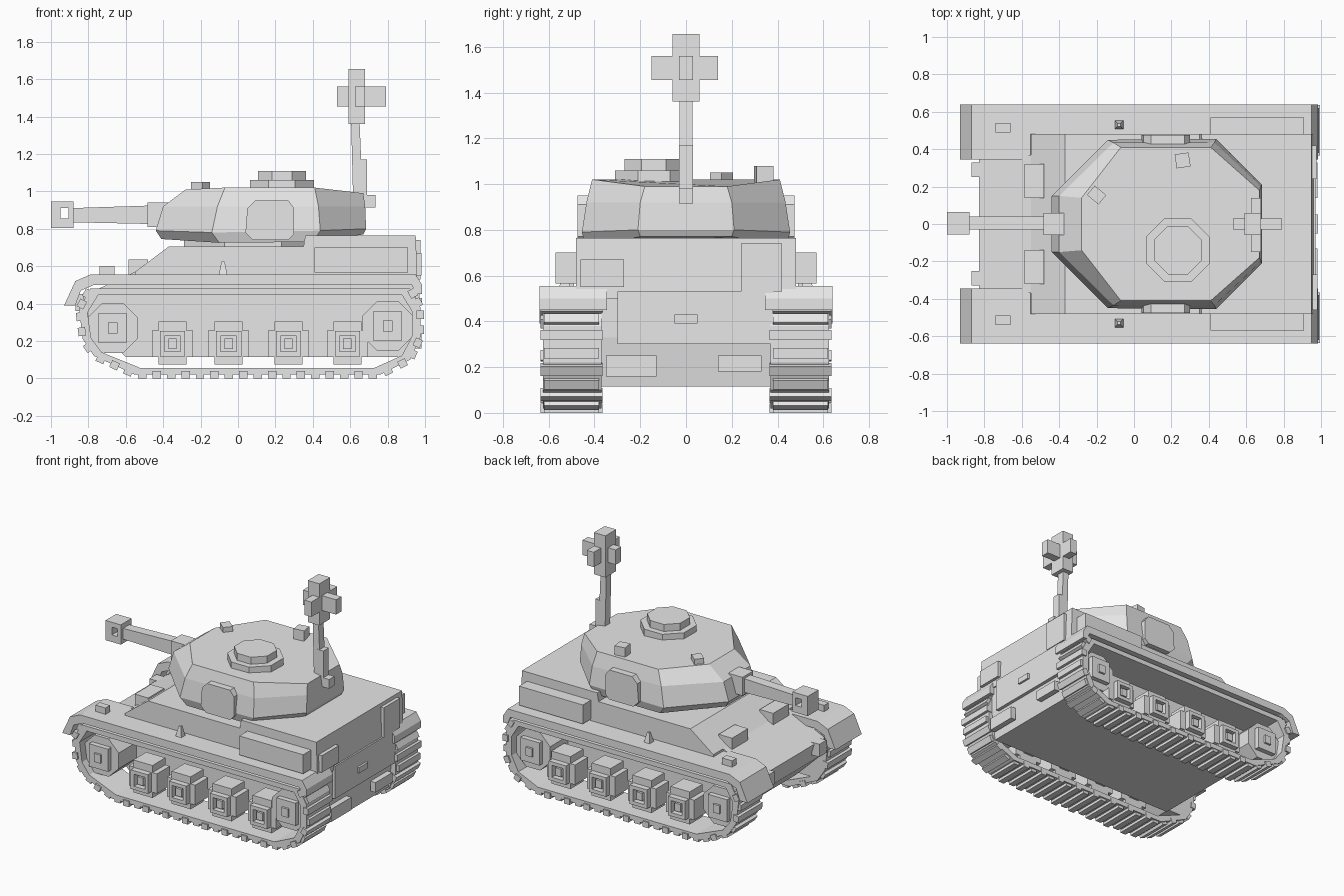
import bpy, bmesh, math
from mathutils import Matrix, Vector

cube = bpy.data.objects.get("Cube")
if cube:
    bpy.data.objects.remove(cube, do_unlink=True)

grey = bpy.data.materials.new("plain_grey")
grey.use_nodes = True
grey.diffuse_color = (0.8, 0.8, 0.8, 1)
grey.node_tree.nodes["Principled BSDF"].inputs["Base Color"].default_value = (0.8, 0.8, 0.8, 1)


def finish(name, bm, mirror=False):
    """Turn a bmesh into a grey flat-shaded object, optionally mirrored across y."""
    bmesh.ops.recalc_face_normals(bm, faces=bm.faces)
    mesh = bpy.data.meshes.new(name)
    bm.to_mesh(mesh)
    bm.free()
    mesh.materials.append(grey)
    obj = bpy.data.objects.new(name, mesh)
    bpy.context.collection.objects.link(obj)
    if mirror:
        mod = obj.modifiers.new("Mirror", 'MIRROR')
        mod.use_axis = (False, True, False)
        mod.use_mirror_merge = False
    return obj


def add_box(bm, center, size, rot=Matrix.Identity(4)):
    m = Matrix.Translation(center) @ rot @ Matrix.Diagonal((*size, 1))
    bmesh.ops.create_cube(bm, size=1, matrix=m)


def add_span(bm, x0, x1, y0, y1, z0, z1):
    add_box(bm, ((x0 + x1) / 2, (y0 + y1) / 2, (z0 + z1) / 2), (x1 - x0, y1 - y0, z1 - z0))


def boxes(name, spans, mirror=False):
    bm = bmesh.new()
    for s in spans:
        add_span(bm, *s)
    return finish(name, bm, mirror)


def loft(bm, rings):
    """Skin a stack of equal-length rings and cap both ends."""
    vs = [[bm.verts.new(p) for p in r] for r in rings]
    n = len(vs[0])
    for a, b in zip(vs, vs[1:]):
        for i in range(n):
            j = (i + 1) % n
            bm.faces.new((a[i], a[j], b[j], b[i]))
    bm.faces.new(vs[0])
    bm.faces.new(vs[-1])


def side_profile(bm, pts, y0, y1):
    loft(bm, [[(x, y, z) for x, z in pts] for y in (y0, y1)])


def profile(name, pts, y0, y1, mirror=False):
    bm = bmesh.new()
    side_profile(bm, pts, y0, y1)
    return finish(name, bm, mirror)


def octagon(cx, cy, r):
    return [(cx + r * math.cos(math.pi * (i + .5) / 4), cy + r * math.sin(math.pi * (i + .5) / 4))
            for i in range(8)]


# Hull
profile("lower_hull", [(-.6, .115), (-.79, .3), (-.83, .44), (-.55, .57), (.9, .57),
                       (.95, .5), (.95, .33), (.92, .115)], -.37, .37)
profile("upper_hull", [(-.56, .5), (-.55, .57), (-.37, .705), (.35, .705), (.36, .765),
                       (.95, .765), (.96, .5)], -.48, .48)
profile("fenders", [(-.93, .39), (-.87, .52), (-.79, .555), (.95, .555), (.985, .5),
                    (.985, .45), (.95, .45), (.93, .5), (-.77, .5), (-.84, .47), (-.87, .39)],
        .345, .64, True)
boxes("side_stowage_boxes", [(.41, .91, .47, .57, .565, .7)], True)
boxes("fender_lamps", [(-.74, -.66, .49, .54, .54, .6)], True)
boxes("driver_ports", [(-.585, -.48, .14, .32, .48, .635)], True)
boxes("tow_lugs", [(-.87, -.79, .25, .33, .36, .45)], True)

# Pointed knobs on the fenders
bm = bmesh.new()
bmesh.ops.create_cone(bm, segments=4, radius1=.035, radius2=.012, depth=.08, cap_ends=True,
                      matrix=Matrix.Translation((-.08, .53, .585)) @ Matrix.Rotation(math.pi / 4, 4, 'Z'))
finish("fender_knobs", bm, True)

# Rear plates and fittings
boxes("rear_fittings", [(.94, .98, -.46, -.27, .55, .67), (.94, .975, .24, .42, .53, .74),
                        (.94, .97, -.3, .38, .3, .53), (.96, .985, -.05, .05, .39, .43),
                        (.94, .98, -.35, -.13, .16, .25), (.94, .98, .14, .33, .18, .25)])

# Track belts
path = [(-.79, .48), (-.85, .37), (-.83, .21), (-.77, .12), (-.55, .02), (.76, .02),
        (.92, .1), (.975, .22), (.975, .38), (.92, .48)]
inner = [(.06 + (x - .06) * .95, .25 + (z - .25) * .85) for x, z in path]
Y0, Y1 = .37, .625
bm = bmesh.new()
loops = [[bm.verts.new((x, y, z)) for x, z in ring]
         for ring, y in ((path, Y0), (path, Y1), (inner, Y1), (inner, Y0))]
for a, b in zip(loops, loops[1:] + loops[:1]):
    for i in range(len(path)):
        j = (i + 1) % len(path)
        bm.faces.new((a[i], a[j], b[j], b[i]))
finish("track_belts", bm, True)

# Raised cleats along each belt, alternately wide and narrow
bm = bmesh.new()
for p, q in zip(path, path[1:] + path[:1]):
    p, q = Vector(p), Vector(q)
    d = q - p
    if p.y > .45 and q.y > .45:
        continue
    count = max(1, round(d.length / .075))
    turn = Matrix.Rotation(-math.atan2(d.y, d.x), 4, 'Y')
    for k in range(count):
        c = p + d * ((k + .5) / count)
        add_box(bm, (c.x, .5, c.y), (.045, .27 if k % 2 else .24, .04), turn)
finish("track_cleats", bm, True)

# Road wheels: stepped blocks with a square rim and hub
bm = bmesh.new()
for x in (-.35, -.05, .27, .585):
    z = .185
    add_span(bm, x - .11, x + .11, .42, .565, z - .07, z + .07)
    add_span(bm, x - .075, x + .075, .42, .565, z - .11, z + .12)
    for s in (-1, 1):
        add_box(bm, (x + s * .055, .57, z), (.025, .07, .135))
        add_box(bm, (x, .57, z + s * .055), (.085, .07, .025))
    add_box(bm, (x, .5, z), (.045, .19, .055))
    add_box(bm, (x, .4, z), (.08, .08, .08))
finish("road_wheels", bm, True)

# Drive sprockets and idlers
bm = bmesh.new()
for x, z in ((-.67, .27), (.8, .28)):
    side_profile(bm, octagon(x, z, .145), .37, .57)
    add_box(bm, (x, .58, z), (.15, .05, .16))
    add_box(bm, (x, .6, z), (.05, .04, .06))
finish("end_wheels", bm, True)

# Turret
bm = bmesh.new()
loft(bm, [[(x, y, z) for x, y in octagon(.08, 0, .4)] for z in (.68, .78)])
finish("turret_ring", bm)


def turret_ring(half):
    return half + [(x, -y, z) for x, y, z in reversed(half)]


bm = bmesh.new()
loft(bm, [turret_ring(h) for h in (
    [(-.41, .14, .745), (-.1, .43, .725), (.4, .44, .73), (.67, .2, .77)],
    [(-.44, .15, .79), (-.14, .45, .78), (.44, .455, .79), (.685, .21, .8)],
    [(-.4, .15, .92), (-.11, .435, .92), (.43, .435, .92), (.68, .2, .92)],
    [(-.28, .14, 1.01), (-.07, .41, 1.02), (.41, .41, 1.02), (.67, .18, .99)])])
finish("turret", bm)

# Chamfered hatches on the turret sides
profile("turret_side_hatches", [(.08, .74), (.04, .78), (.05, .91), (.09, .95), (.27, .95),
                                (.3, .91), (.3, .77), (.27, .74)], .4, .475, True)

# Cupola and roof blocks
bm = bmesh.new()
for r, z0, z1 in ((.185, 1.0, 1.06), (.14, 1.05, 1.11)):
    loft(bm, [[(x, y, z) for x, y in octagon(.235, -.14, r)] for z in (z0, z1)])
finish("cupola", bm)
bm = bmesh.new()
add_box(bm, (-.2, .155, 1.02), (.08, .065, .06), Matrix.Rotation(-.7, 4, 'Z'))
add_box(bm, (.26, .34, 1.04), (.075, .075, .08), Matrix.Rotation(.15, 4, 'Z'))
finish("roof_blocks", bm)

# Gun
boxes("mantlet", [(-.485, -.36, -.06, .06, .81, .94)])
profile("gun_barrel", [(-.9, .835), (-.9, .91), (-.44, .925), (-.44, .825)], -.03, .04)
boxes("muzzle_brake", [(-1, -.95, -.055, .065, .805, .945), (-.905, -.88, -.055, .065, .805, .945),
                       (-.955, -.9, -.055, .065, .805, .855), (-.955, -.9, -.055, .065, .91, .945)])

# Antenna with a block cross on top
profile("antenna_pole", [(.62, .78), (.605, 1.37), (.65, 1.37), (.675, .78)], -.028, .028)
boxes("antenna_base", [(.645, .69, -.03, .03, .93, 1.17), (.66, .735, -.03, .03, .915, .98)])
boxes("antenna_cross", [(.59, .68, -.06, .06, 1.36, 1.655), (.53, .79, -.03, .03, 1.455, 1.56),
                        (.625, .68, -.15, .14, 1.455, 1.56)])
